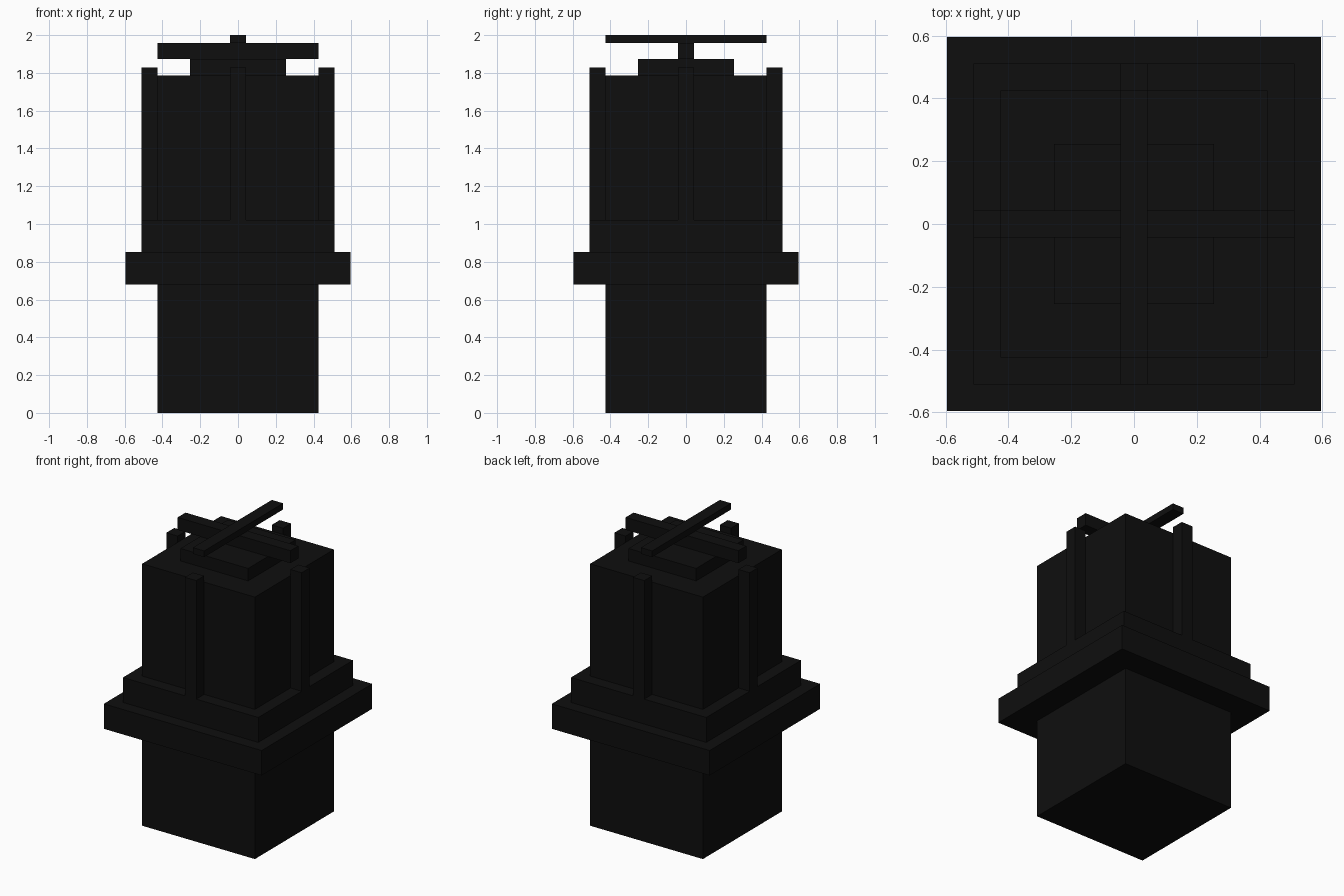
import bpy
import bmesh
from math import radians
from mathutils import Matrix

default = bpy.data.objects.get("Cube")
if default:
    bpy.data.objects.remove(default, do_unlink=True)

# All parts sit on one block grid: 23.5 blocks make up the full height
U = 2 / 23.5

black = bpy.data.materials.new("near black")
black.use_nodes = True
colour = (0.0045, 0.0045, 0.0045, 1)
black.diffuse_color = colour
black.node_tree.nodes["Principled BSDF"].inputs["Base Color"].default_value = colour


def box(name, width, depth, bottom, top, y=0, turn=0):
    """Box in block units, centred on x, moved along y, then turned about z."""
    bm = bmesh.new()
    bmesh.ops.create_cube(bm, size=1)
    bmesh.ops.scale(bm, vec=(width * U, depth * U, (top - bottom) * U), verts=bm.verts)
    bmesh.ops.translate(bm, vec=(0, y * U, (top + bottom) / 2 * U), verts=bm.verts)
    bmesh.ops.transform(bm, matrix=Matrix.Rotation(radians(turn), 4, 'Z'), verts=bm.verts)
    mesh = bpy.data.meshes.new(name)
    bm.to_mesh(mesh)
    bm.free()
    mesh.materials.append(black)
    obj = bpy.data.objects.new(name, mesh)
    bpy.context.collection.objects.link(obj)
    return obj


# Main block with stepped collar
box("body", 10, 10, 0, 21)
box("flange", 14, 14, 8, 10)
box("collar", 12, 12, 10, 12)

# Upright rib in the middle of each side
for i, side in enumerate(("front", "left", "back", "right")):
    box(side + "_rib", 1, 1, 12, 21.5, y=-5.5, turn=90 * i)

# Cap and crossed bars on top
box("cap", 6, 6, 21, 22)
box("lower_bar", 10, 1, 22, 23)
box("upper_bar", 1, 10, 23, 23.5)
